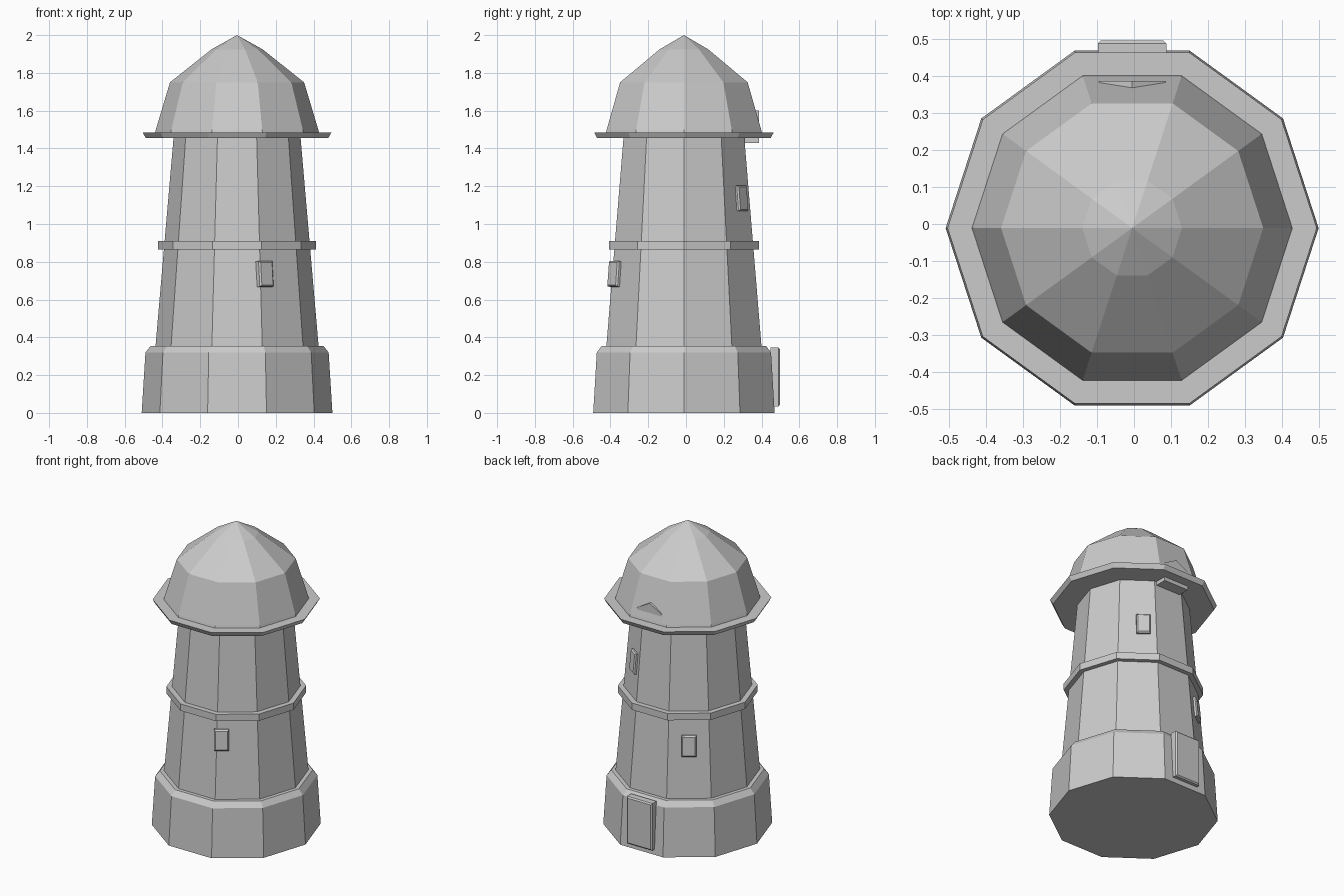
import bpy, bmesh, math
from mathutils import Matrix, Vector

if "Cube" in bpy.data.objects:
    bpy.data.objects.remove(bpy.data.objects["Cube"])

SIDES = 10
CX, CY = -0.005, -0.011

stone = bpy.data.materials.new("plain grey")
stone.use_nodes = True
GREY = (0.6, 0.6, 0.6, 1)
stone.diffuse_color = GREY
stone.node_tree.nodes["Principled BSDF"].inputs["Base Color"].default_value = GREY


def finish(name, bm):
    bmesh.ops.recalc_face_normals(bm, faces=bm.faces)
    mesh = bpy.data.meshes.new(name)
    bm.to_mesh(mesh)
    bm.free()
    mesh.materials.append(stone)
    obj = bpy.data.objects.new(name, mesh)
    bpy.context.collection.objects.link(obj)
    return obj


def lathe(name, profile):
    """Ten-sided solid from (radius, height) pairs; radius 0 makes a tip."""
    bm = bmesh.new()
    rings = []
    for r, z in profile:
        count = SIDES if r else 1
        rings.append([bm.verts.new((CX + r * math.cos(math.tau * i / SIDES),
                                    CY + r * math.sin(math.tau * i / SIDES), z))
                      for i in range(count)])
    for low, high in zip(rings, rings[1:]):
        for i in range(SIDES):
            j = (i + 1) % SIDES
            top = [high[j], high[i]] if len(high) > 1 else [high[0]]
            bm.faces.new([low[i], low[j]] + top)
    for ring in (rings[0], rings[-1]):
        if len(ring) > 1:
            bm.faces.new(ring)
    return finish(name, bm)


def wall_panel(name, angle, out, shift, z, width, height, depth, tilt):
    """Bevelled panel standing out of the wall that faces the given angle."""
    bm = bmesh.new()
    bmesh.ops.create_cube(bm, size=1)
    bm.transform(Matrix.Diagonal((depth, width, height, 1)))
    front = [e for e in bm.edges if all(v.co.x > 0 for v in e.verts)]
    bmesh.ops.bevel(bm, geom=front, offset=0.008, segments=1, affect='EDGES')
    bm.transform(Matrix.Rotation(math.radians(angle), 4, 'Z')
                 @ Matrix.Translation((out, shift, 0))
                 @ Matrix.Rotation(math.radians(tilt), 4, 'Y'))
    bm.transform(Matrix.Translation((CX, CY, z)))
    return finish(name, bm)


# Tower body and rings
lathe("base", [(0.505, 0), (0.485, 0.32), (0.457, 0.355)])
lathe("tower", [(0.432, 0.35), (0.336, 1.46)])
lathe("middle_ring", [(0.418, 0.865), (0.418, 0.91)])
lathe("balcony", [(0.483, 1.455), (0.5, 1.485)])
lathe("dome", [(0.435, 1.48), (0.43, 1.5), (0.355, 1.75), (0.135, 1.925), (0, 2)])

# Windows and door
wall_panel("front_window", -54, 0.38, -0.095, 0.735, 0.09, 0.135, 0.04, -5)
wall_panel("upper_window", 54, 0.345, 0.035, 1.135, 0.085, 0.135, 0.04, -5)
wall_panel("side_window", 126, 0.383, 0, 0.69, 0.09, 0.135, 0.04, -5)
wall_panel("door", 90, 0.483, 0, 0.19, 0.185, 0.31, 0.05, 0)

# Gabled hatch sunk into the back of the dome
bm = bmesh.new()
outline = [(-0.09, 1.43), (0.09, 1.43), (0.09, 1.552), (0, 1.602), (-0.09, 1.552)]
back = bm.faces.new([bm.verts.new((CX + x, 0.31, z)) for x, z in outline])
moved = bmesh.ops.extrude_face_region(bm, geom=[back], use_keep_orig=True)["geom"]
bmesh.ops.translate(bm, vec=Vector((0, 0.077, 0)),
                    verts=[g for g in moved if isinstance(g, bmesh.types.BMVert)])
finish("dome_hatch", bm)
